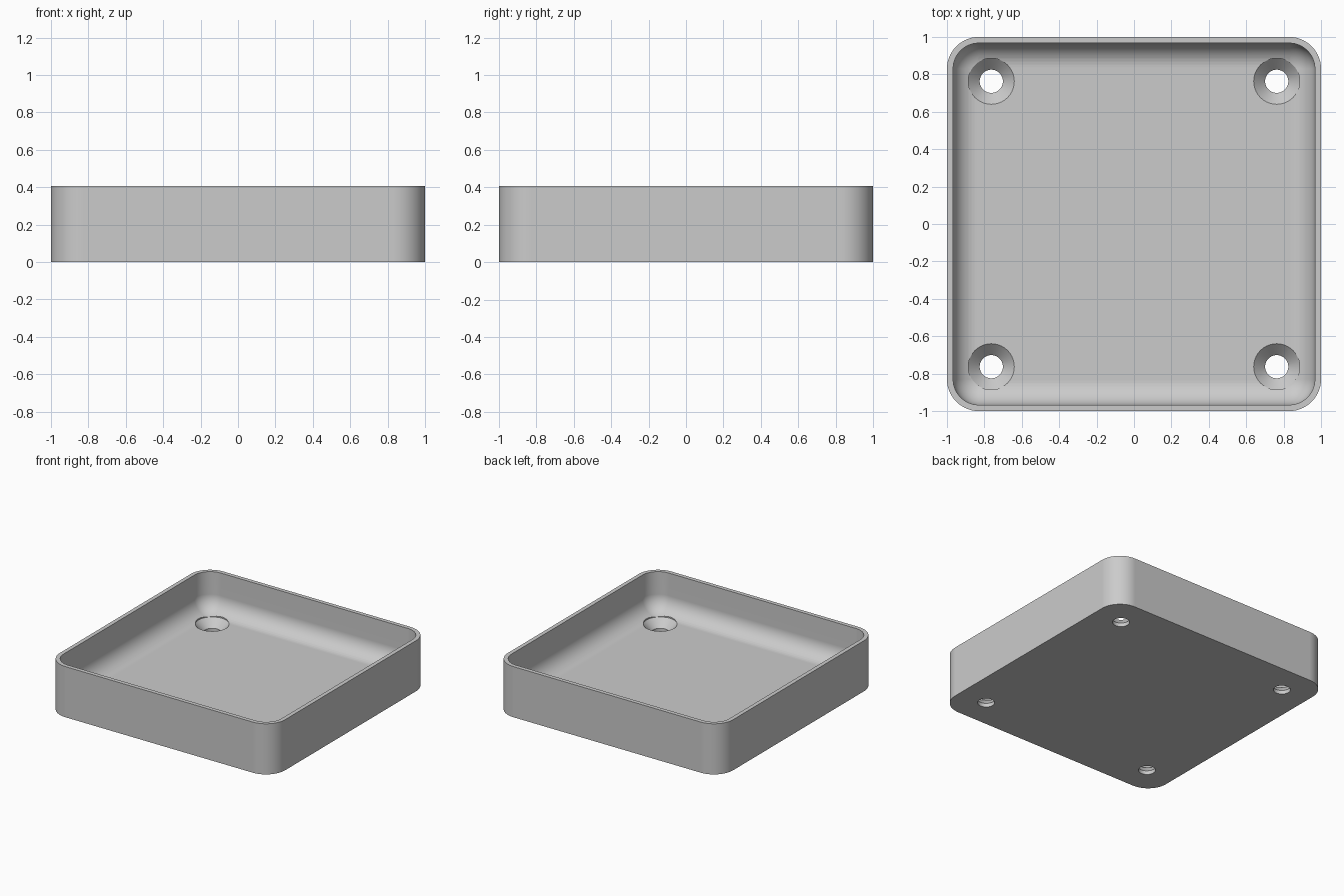
import bpy
import bmesh
from math import sin, cos, pi, radians

if "Cube" in bpy.data.objects:
    bpy.data.objects.remove(bpy.data.objects["Cube"], do_unlink=True)

HEIGHT, FLOOR, WALL = 0.406, 0.092, 0.033
CORNER, FILLET = 0.17, 0.133
HOLE_POS, HOLE_R, SINK_R, SINK_Z = 0.763, 0.062, 0.123, 0.03

grey = bpy.data.materials.new("plain_grey")
grey.use_nodes = True
colour = (0.6, 0.6, 0.6, 1)
grey.diffuse_color = colour
grey.node_tree.nodes["Principled BSDF"].inputs["Base Color"].default_value = colour


def make_object(name, bm):
    bmesh.ops.recalc_face_normals(bm, faces=bm.faces)
    mesh = bpy.data.meshes.new(name)
    bm.to_mesh(mesh)
    bm.free()
    mesh.materials.append(grey)
    obj = bpy.data.objects.new(name, mesh)
    bpy.context.collection.objects.link(obj)
    return obj


def loft(bm, rings):
    """Skin a list of closed point rings and cap both ends."""
    loops = [[bm.verts.new(p) for p in ring] for ring in rings]
    for a, b in zip(loops, loops[1:]):
        for i in range(len(a)):
            j = (i + 1) % len(a)
            bm.faces.new((a[i], a[j], b[j], b[i]))
    bm.faces.new(loops[0])
    bm.faces.new(loops[-1])


def rounded_square(inset, z, steps=14):
    """Rounded square ring, moved in from the outer wall."""
    r = CORNER - inset
    c = 1 - CORNER
    ring = []
    for q, (sx, sy) in enumerate([(1, 1), (-1, 1), (-1, -1), (1, -1)]):
        for k in range(steps + 1):
            a = (q + k / steps) * pi / 2
            ring.append((sx * c + r * cos(a), sy * c + r * sin(a), z))
    return ring


def circle(x, y, r, z, steps=64):
    return [(x + r * cos(2 * pi * k / steps), y + r * sin(2 * pi * k / steps), z)
            for k in range(steps)]


# Tray: outer wall, rim, inner wall, then the rounded edge down to the floor
rings = [rounded_square(0, 0), rounded_square(0, HEIGHT), rounded_square(WALL, HEIGHT)]
for k in range(13):
    a = k / 12 * pi / 2
    rings.append(rounded_square(WALL + FILLET * (1 - cos(a)),
                                FLOOR + FILLET * (1 - sin(a))))
bm = bmesh.new()
loft(bm, rings)
tray = make_object("tray", bm)

# Countersunk screw holes
bm = bmesh.new()
for x in (-HOLE_POS, HOLE_POS):
    for y in (-HOLE_POS, HOLE_POS):
        loft(bm, [circle(x, y, HOLE_R, -0.1), circle(x, y, HOLE_R, SINK_Z),
                  circle(x, y, SINK_R, FLOOR), circle(x, y, SINK_R, HEIGHT)])
cutter = make_object("screw_hole_cutter", bm)
cutter.hide_render = True

cut = tray.modifiers.new("screw_holes", "BOOLEAN")
cut.operation = "DIFFERENCE"
cut.solver = "EXACT"
cut.object = cutter
bpy.ops.object.select_all(action="DESELECT")
tray.select_set(True)
bpy.context.view_layer.objects.active = tray
bpy.ops.object.modifier_apply(modifier=cut.name)
bpy.data.objects.remove(cutter, do_unlink=True)

# Smooth curves with crisp edges
bpy.ops.object.shade_smooth_by_angle(angle=radians(25))
weighted = tray.modifiers.new("even_shading", "WEIGHTED_NORMAL")
weighted.keep_sharp = True
